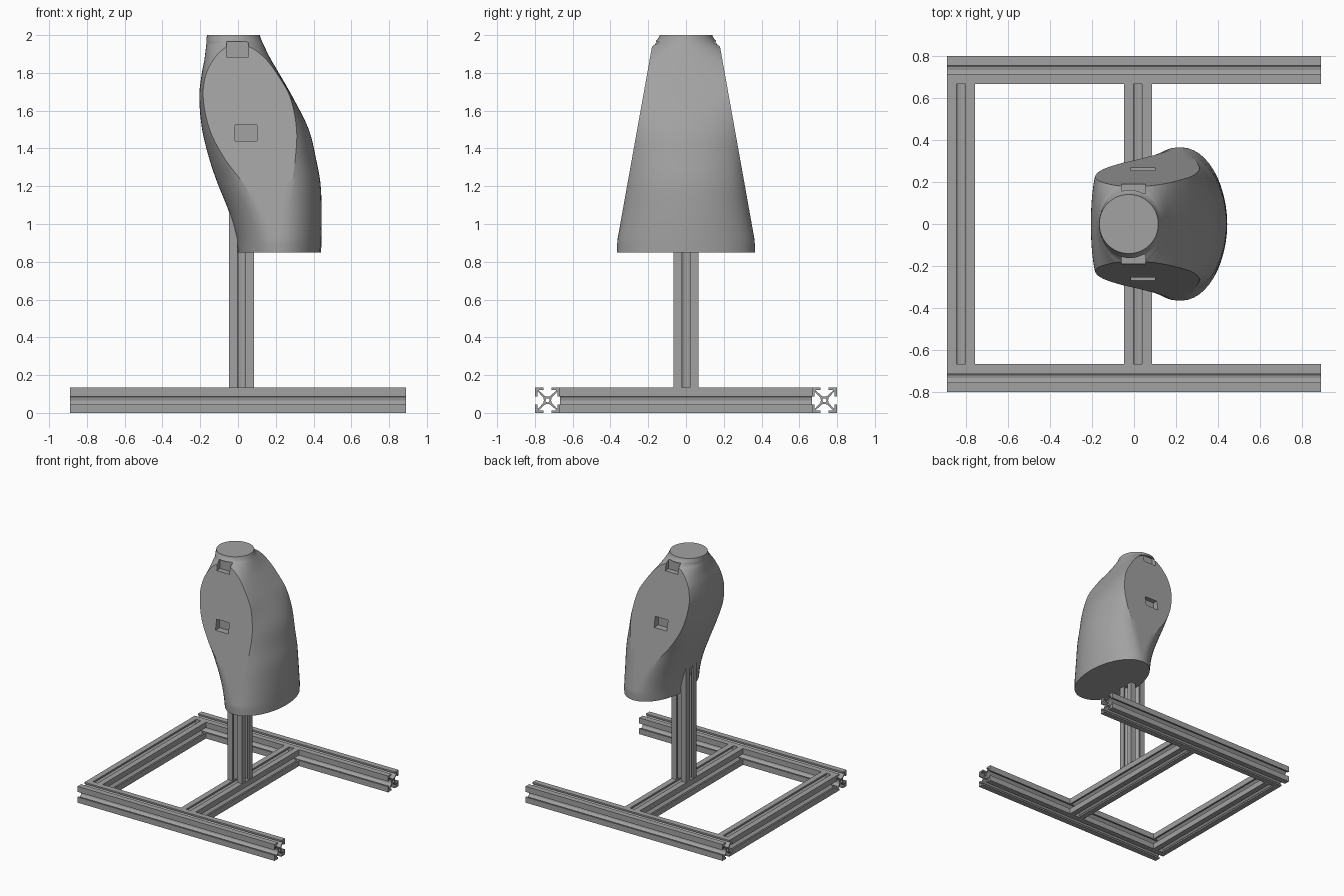
import bpy, bmesh, math
from mathutils import Vector

cube = bpy.data.objects.get("Cube")
if cube:
    bpy.data.objects.remove(cube)


def make_material(name, value):
    mat = bpy.data.materials.new(name)
    mat.use_nodes = True
    color = (value, value, value, 1)
    mat.diffuse_color = color
    mat.node_tree.nodes["Principled BSDF"].inputs["Base Color"].default_value = color
    return mat


GREY = make_material("plain grey", 0.36)


def activate(obj):
    bpy.ops.object.select_all(action='DESELECT')
    obj.select_set(True)
    bpy.context.view_layer.objects.active = obj


def add_mesh(name, bm):
    bmesh.ops.recalc_face_normals(bm, faces=bm.faces[:])
    mesh = bpy.data.meshes.new(name)
    bm.to_mesh(mesh)
    bm.free()
    mesh.materials.append(GREY)
    obj = bpy.data.objects.new(name, mesh)
    bpy.context.collection.objects.link(obj)
    return obj


# Slotted beam cross-section: one side, turned four times
H = 0.0667
half = [(0.021, H), (0.021, 0.054), (0.044, 0.054), (0.044, 0.05), (0.014, 0.022)]
side = [(H, H)] + half + [(0, 0.019)] + [(-x, y) for x, y in reversed(half)]
outline = []
for turn in range(4):
    c, s = round(math.cos(turn * math.pi / 2)), round(math.sin(turn * math.pi / 2))
    outline += [(c * x - s * y, s * x + c * y) for x, y in side]
bore = [(0.011 * math.cos(i * math.pi / 8), 0.011 * math.sin(i * math.pi / 8)) for i in range(16)]


def beam(name, length, center, rotation=(0, 0, 0)):
    curve = bpy.data.curves.new(name, 'CURVE')
    curve.dimensions = '2D'
    curve.fill_mode = 'BOTH'
    curve.extrude = length / 2
    for loop in (outline, bore):
        spline = curve.splines.new('POLY')
        spline.points.add(len(loop) - 1)
        for point, (x, y) in zip(spline.points, loop):
            point.co = (x, y, 0, 1)
        spline.use_cyclic_u = True
    curve.materials.append(GREY)
    obj = bpy.data.objects.new(name, curve)
    obj.location = center
    obj.rotation_euler = rotation
    bpy.context.collection.objects.link(obj)
    activate(obj)
    bpy.ops.object.convert(target='MESH')
    bpy.ops.object.shade_flat()


# Base frame and post
QUARTER = math.pi / 2
POST_X = 0.018
for label, sign in (("front", -1), ("back", 1)):
    beam(label + "_base_beam", 1.78, (0, sign * 0.733, H), (0, QUARTER, 0))
beam("end_cross_beam", 1.333, (-0.823, 0, H), (QUARTER, 0, 0))
beam("middle_cross_beam", 1.333, (POST_X, 0, H), (QUARTER, 0, 0))
beam("post", 1.06, (POST_X, 0, 0.665))

# Torso stations: height, left edge, flat start, flat end, right edge, arc angle
stations = [
    (0.85, 0, 0.215, 0.225, 0.44, 90),
    (0.93, -0.01, 0.2, 0.225, 0.442, 90),
    (1.07, -0.05, 0.125, 0.25, 0.443, 85),
    (1.22, -0.11, 0.025, 0.285, 0.436, 78),
    (1.345, -0.152, -0.07, 0.303, 0.413, 70),
    (1.5, -0.19, -0.15, 0.31, 0.375, 62),
    (1.675, -0.205, -0.185, 0.275, 0.288, 55),
    (1.79, -0.193, -0.17, 0.21, 0.222, 55),
    (1.87, -0.178, -0.13, 0.15, 0.175, 58),
    (1.925, -0.171, -0.08, 0.085, 0.147, 65),
    (1.95, -0.168, -0.03, 0.03, 0.135, 75),
    (1.97, -0.167, -0.028, -0.022, 0.126, 88),
    (2, -0.165, -0.028, -0.022, 0.115, 90),
]


def half_depth(z):
    if z <= 1.95:
        return min(0.364, 0.178 + 0.179 * (1.95 - z))
    return 0.14 + 0.038 * (max(0, 2 - z) / 0.05) ** 1.5


def slope(i, k):
    a, b = stations[max(i - 1, 0)], stations[min(i + 1, len(stations) - 1)]
    return (b[k] - a[k]) / (b[0] - a[0])


def blend(i, t, k):
    a, b = stations[i], stations[i + 1]
    h = b[0] - a[0]
    u = 1 - t
    return (a[k] * u * u * (1 + 2 * t) + b[k] * t * t * (1 + 2 * u)
            + h * t * u * (slope(i, k) * u - slope(i + 1, k) * t))


def section(z, left, flat_a, flat_b, right, degrees):
    y = half_depth(z)
    a = math.radians(min(degrees, 90))
    arcs, n = [], 24
    for start, end, sign in ((flat_b, right, 1), (flat_a, left, -1)):
        arc = []
        for i in range(n + 1):
            t = a * (2 * i / n - 1)
            reach = (math.cos(t) - math.cos(a)) / (1 - math.cos(a))
            arc.append(Vector((start + (end - start) * reach, sign * y * math.sin(t) / math.sin(a), z)))
        arcs.append(arc)
    ring = []
    for arc, following in (arcs, arcs[::-1]):
        ring += arc + [arc[-1].lerp(following[0], j / 6) for j in range(1, 6)]
    return ring


# Torso skin lofted through the stations
bm = bmesh.new()
rings = []
STEPS = 5
for i in range(len(stations) - 1):
    for j in range(STEPS + (i == len(stations) - 2)):
        t = j / STEPS
        z = stations[i][0] * (1 - t) + stations[i + 1][0] * t
        values = [blend(i, t, k) for k in range(1, 6)]
        rings.append([bm.verts.new(p) for p in section(z, *values)])
for low, high in zip(rings, rings[1:]):
    for i in range(len(low)):
        j = (i + 1) % len(low)
        bm.faces.new((low[i], low[j], high[j], high[i]))
bm.faces.new(rings[0])
bm.faces.new(rings[-1])
torso = add_mesh("torso", bm)

# Pockets cut in both flat sides: x range, inner and outer depth, z range
pockets = [(-0.06, 0.055, 0.145, 0.25, 1.885, 1.965),
           (-0.015, 0.1, 0.215, 0.35, 1.44, 1.525)]
bm = bmesh.new()
for x0, x1, y0, y1, z0, z1 in pockets:
    for sign in (-1, 1):
        verts = bmesh.ops.create_cube(bm, size=1)["verts"]
        bmesh.ops.scale(bm, vec=(x1 - x0, y1 - y0, z1 - z0), verts=verts)
        bmesh.ops.translate(bm, vec=((x0 + x1) / 2, sign * (y0 + y1) / 2, (z0 + z1) / 2), verts=verts)
cutter = add_mesh("pocket_cutter", bm)
cutter.hide_render = True

activate(torso)
cut = torso.modifiers.new("pockets", 'BOOLEAN')
cut.operation = 'DIFFERENCE'
cut.solver = 'EXACT'
cut.object = cutter
bpy.ops.object.modifier_apply(modifier=cut.name)
bpy.data.objects.remove(cutter)
bpy.ops.object.shade_smooth_by_angle(angle=math.radians(25))
